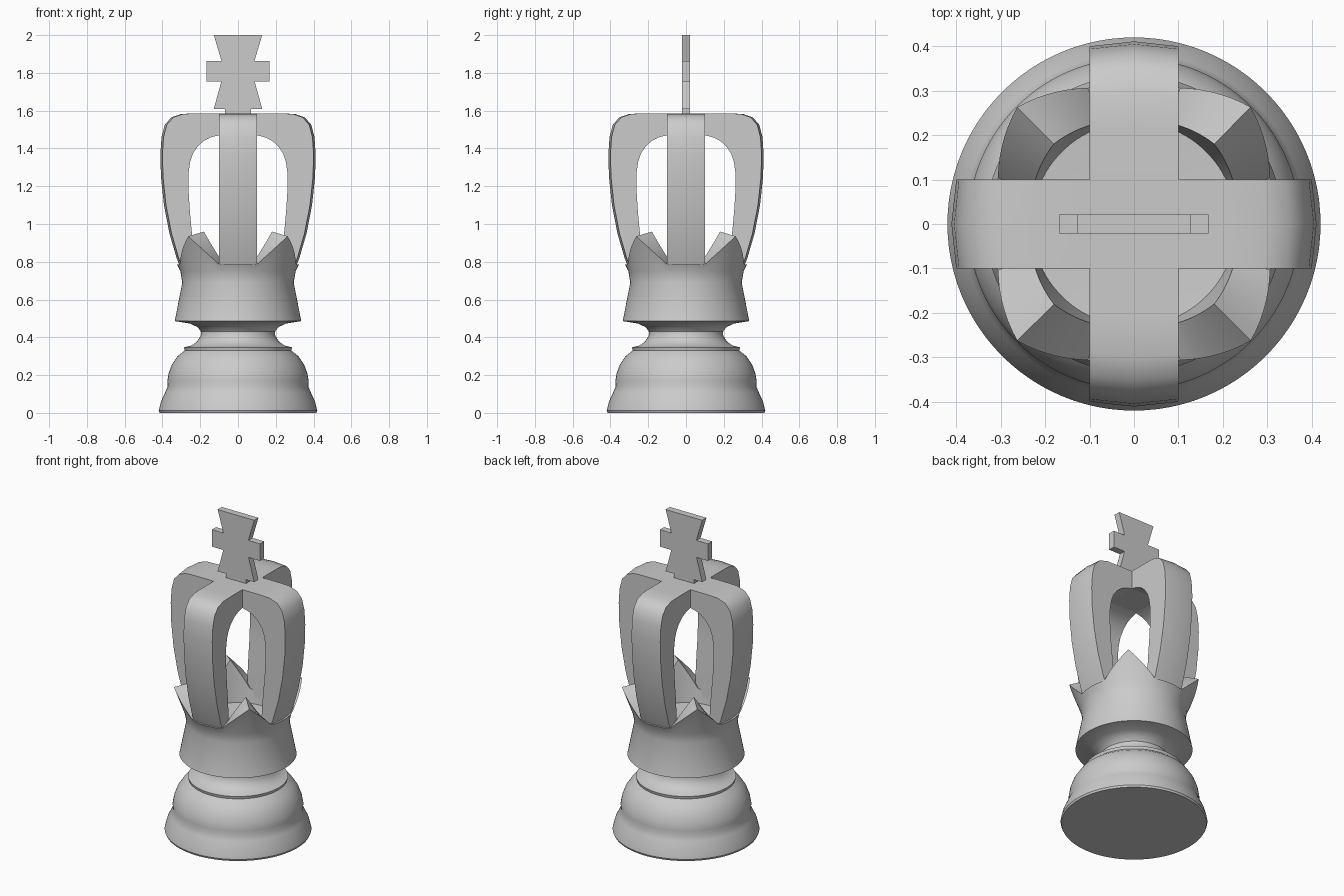
import bpy, bmesh, math
from mathutils import Matrix

cube = bpy.data.objects.get("Cube")
if cube:
    bpy.data.objects.remove(cube, do_unlink=True)

grey = bpy.data.materials.new("plain_grey")
grey.use_nodes = True
colour = (0.6, 0.6, 0.6, 1)
grey.diffuse_color = colour
grey.node_tree.nodes["Principled BSDF"].inputs["Base Color"].default_value = colour


def finish(bm, name, angle=35):
    """Turn a bmesh into a shaded object."""
    bmesh.ops.recalc_face_normals(bm, faces=bm.faces)
    mesh = bpy.data.meshes.new(name)
    bm.to_mesh(mesh)
    bm.free()
    mesh.materials.append(grey)
    obj = bpy.data.objects.new(name, mesh)
    bpy.context.collection.objects.link(obj)
    bpy.ops.object.select_all(action='DESELECT')
    obj.select_set(True)
    bpy.context.view_layer.objects.active = obj
    bpy.ops.object.shade_smooth_by_angle(angle=math.radians(angle))
    return obj


def loft(bm, rings):
    """Bridge closed rings of points and cap both ends."""
    loops = [[bm.verts.new(p) for p in ring] for ring in rings]
    n = len(loops[0])
    for a, b in zip(loops, loops[1:]):
        for i in range(n):
            j = (i + 1) % n
            bm.faces.new((a[i], a[j], b[j], b[i]))
    bm.faces.new(loops[0])
    bm.faces.new(loops[-1])


# Turned body: radius and height of each ring
profile = [(0.415, 0), (0.42, 0.012), (0.408, 0.06), (0.385, 0.11), (0.372, 0.14),
           (0.374, 0.17), (0.367, 0.21), (0.35, 0.255), (0.32, 0.3), (0.282, 0.33),
           (0.286, 0.347), (0.245, 0.357), (0.215, 0.38), (0.197, 0.41), (0.196, 0.43),
           (0.215, 0.455), (0.255, 0.473), (0.335, 0.486), (0.333, 0.495), (0.295, 0.69)]
body_rings = [(r, z, 0, 0) for r, z in profile]
# Crown rim: the last two values are how far each spike leans out and rises
body_rings += [(0.305, 0.75, 0, 0), (0.322, 0.785, 0.05, 0.15),
               (0.24, 0.785, 0.015, 0.175), (0.23, 0.7, 0, 0), (0.1, 0.69, 0, 0)]
SEGMENTS = 96


def body_ring(r, z, lean, rise):
    points = []
    for i in range(SEGMENTS):
        a = math.tau * i / SEGMENTS
        off = abs(math.degrees(a) % 90 - 45)
        t = max(0, 1 - off / 27)
        radius = r + lean * t
        points.append((radius * math.cos(a), radius * math.sin(a), z + rise * t))
    return points


bm = bmesh.new()
loft(bm, [body_ring(*ring) for ring in body_rings])
finish(bm, "body_and_spiked_rim")

# Crown arms: matching outer and inner points from foot to hub
outer = [(0.295, 0.74), (0.325, 0.82), (0.363, 0.95), (0.392, 1.1), (0.408, 1.25),
         (0.411, 1.37), (0.405, 1.46), (0.388, 1.525), (0.353, 1.565), (0.3, 1.583),
         (0.22, 1.585), (0.1, 1.585)]
inner = [(0.23, 0.74), (0.235, 0.82), (0.244, 0.95), (0.256, 1.08), (0.263, 1.2),
         (0.262, 1.27), (0.253, 1.33), (0.238, 1.375), (0.21, 1.415), (0.178, 1.442),
         (0.14, 1.46), (0.1, 1.47)]
HALF = 0.1
for k, side in enumerate(("left", "back", "right", "front")):
    bm = bmesh.new()
    rings = []
    for (xo, zo), (xi, zi) in zip(outer, inner):
        edge = max(HALF, xo - 0.011)
        rings.append([(edge, -HALF, zo), (xo, 0, zo), (edge, HALF, zo),
                      (xi, HALF, zi), (xi, -HALF, zi)])
    loft(bm, rings)
    bm.transform(Matrix.Rotation(k * math.pi / 2, 4, 'Z'))
    finish(bm, side + "_crown_arm")


def box(name, half_x, half_y, low, high):
    bm = bmesh.new()
    loft(bm, [[(-half_x, -half_y, z), (half_x, -half_y, z),
               (half_x, half_y, z), (-half_x, half_y, z)] for z in (low, high)])
    return finish(bm, name)


# Hub joining the arms, and the stub under the cross
box("crown_hub", HALF, HALF, 1.47, 1.585)
box("cross_stub", 0.07, 0.021, 1.58, 1.625)

# Flared cross, mirrored from its right half outline
half = [(0.128, 1.61), (0.088, 1.755), (0.168, 1.755), (0.168, 1.862),
        (0.087, 1.862), (0.128, 2.0)]
outline = half + [(-x, z) for x, z in reversed(half)]
bm = bmesh.new()
loft(bm, [[(x, y, z) for x, z in outline] for y in (-0.021, 0.021)])
finish(bm, "flared_cross")
